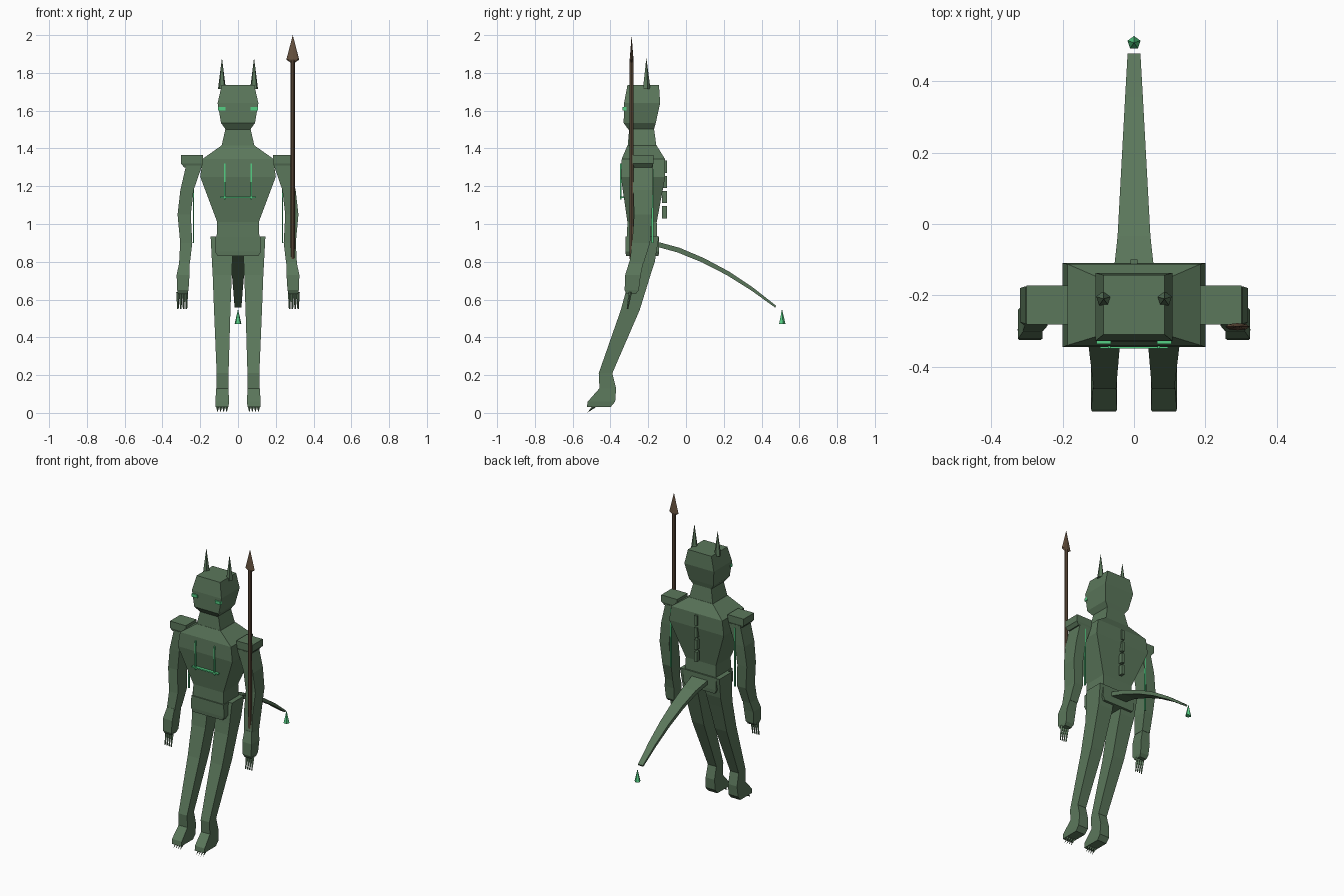
import bpy, bmesh, math
from mathutils import Vector


def material(name, rgb):
    m = bpy.data.materials.new(name)
    m.diffuse_color = (*rgb, 1)
    return m


SKIN = material("moss_green", (0.105, 0.185, 0.105))
GLOW = material("bright_green", (0.09, 0.62, 0.23))
WOOD = material("brown", (0.135, 0.085, 0.05))


def finish(name, bm, mat):
    bmesh.ops.recalc_face_normals(bm, faces=bm.faces)
    me = bpy.data.meshes.new(name)
    bm.to_mesh(me)
    bm.free()
    me.materials.append(mat)
    ob = bpy.data.objects.new(name, me)
    bpy.context.collection.objects.link(ob)
    return ob


def loft(name, rings, mat=SKIN):
    """Skin a list of equal point rings and cap both ends."""
    bm = bmesh.new()
    vs = [[bm.verts.new(p) for p in r] for r in rings]
    n = len(vs[0])
    for a, b in zip(vs, vs[1:]):
        for i in range(n):
            j = (i + 1) % n
            bm.faces.new((a[i], a[j], b[j], b[i]))
    bm.faces.new(vs[0])
    bm.faces.new(vs[-1])
    return finish(name, bm, mat)


def stack(name, levels, s=1, mat=SKIN):
    """Rectangular sections: (z, x0, x1, y0, y1), mirrored when s = -1."""
    return loft(name, [[(s * a, c, z), (s * b, c, z), (s * b, d, z), (s * a, d, z)]
                       for z, a, b, c, d in levels], mat)


def box(name, x0, x1, y0, y1, z0, z1, mat=SKIN, s=1):
    return stack(name, [(z0, x0, x1, y0, y1), (z1, x0, x1, y0, y1)], s, mat)


def cone(name, base, tip, r, mat=SKIN, sides=5, r2=0.0, flat=1.0):
    bm = bmesh.new()
    axis = Vector(tip) - Vector(base)
    bmesh.ops.create_cone(bm, cap_ends=True, segments=sides, radius1=r, radius2=r2,
                          depth=axis.length)
    q = Vector((0, 0, 1)).rotation_difference(axis.normalized())
    mid = (Vector(base) + Vector(tip)) / 2
    for v in bm.verts:
        v.co.y *= flat
        v.co = q @ v.co + mid
    return finish(name, bm, mat)


# Trunk, pelvis, neck and head
stack("torso", [(z, -w, w, a, b) for z, w, a, b in (
    (0.88, 0.115, -0.315, -0.15), (1.01, 0.11, -0.31, -0.155),
    (1.25, 0.20, -0.345, -0.11), (1.345, 0.187, -0.34, -0.112),
    (1.415, 0.088, -0.31, -0.155))])
stack("pelvis", [(z, -w, w, a, b) for z, w, a, b in (
    (0.83, 0.108, -0.318, -0.145), (0.855, 0.122, -0.32, -0.143),
    (0.935, 0.118, -0.32, -0.143))])
stack("neck", [(1.40, -0.09, 0.09, -0.31, -0.155), (1.51, -0.065, 0.065, -0.30, -0.17)])
stack("head", [(z, -w, w, a, b) for z, w, a, b in (
    (1.50, 0.065, -0.305, -0.17), (1.535, 0.09, -0.33, -0.16),
    (1.64, 0.108, -0.328, -0.137), (1.735, 0.086, -0.31, -0.143))])

# Chest markings and back plates
box("chest_bar", -0.095, 0.095, -0.349, -0.325, 1.138, 1.146, GLOW)
for i in range(4):
    z = 1.03 + 0.08 * i
    box("back_plate", -0.01, 0.01, -0.127, -0.10, z, z + 0.065)

for s, side in ((-1, "right"), (1, "left")):
    # Face and chest details
    cone("horn_" + side, (s * 0.085, -0.21, 1.715), (s * 0.085, -0.21, 1.88), 0.022)
    box("eye_" + side, 0.065, 0.105, -0.336, -0.315, 1.60, 1.62, GLOW, s)
    box("chest_line_" + side, 0.066, 0.073, -0.349, -0.341, 1.13, 1.32, GLOW, s)
    # Arm, shoulder pad, hand and fingers
    stack("shoulder_pad_" + side, [
        (1.30, 0.19, 0.285, -0.275, -0.18), (1.32, 0.185, 0.302, -0.282, -0.172),
        (1.365, 0.185, 0.302, -0.282, -0.172)], s)
    stack("arm_" + side, [
        (1.31, 0.19, 0.275, -0.28, -0.175), (1.18, 0.235, 0.305, -0.28, -0.175),
        (1.05, 0.25, 0.32, -0.275, -0.18), (0.90, 0.242, 0.306, -0.285, -0.19),
        (0.79, 0.255, 0.312, -0.30, -0.225)], s)
    stack("hand_" + side, [
        (0.80, 0.257, 0.31, -0.30, -0.225), (0.73, 0.257, 0.325, -0.322, -0.24),
        (0.65, 0.262, 0.322, -0.325, -0.25), (0.63, 0.268, 0.318, -0.315, -0.265)], s)
    for i in range(4):
        x = s * (0.273 + 0.015 * i)
        cone("finger_" + side, (x, -0.295, 0.64), (x, -0.31, 0.55), 0.009, r2=0.004, sides=4)
    box("arm_line_" + side, 0.232, 0.239, -0.183, -0.173, 0.90, 1.29, GLOW, s)
    # Leg, foot and claws
    stack("leg_" + side, [
        (0.935, 0.03, 0.145, -0.27, -0.143), (0.80, 0.03, 0.138, -0.285, -0.165),
        (0.73, 0.033, 0.134, -0.295, -0.188), (0.545, 0.04, 0.127, -0.345, -0.245),
        (0.21, 0.05, 0.113, -0.462, -0.39), (0.13, 0.05, 0.115, -0.458, -0.37)], s)
    stack("foot_" + side, [
        (0.13, 0.05, 0.115, -0.458, -0.37), (0.06, 0.048, 0.12, -0.52, -0.375),
        (0.03, 0.05, 0.118, -0.525, -0.40)], s)
    for i in range(4):
        x = s * (0.06 + 0.016 * i)
        cone("claw_" + side, (x, -0.485, 0.035), (x, -0.522, 0.002), 0.009, sides=4)

# Tapered drooping tail with a separate glowing tip
path = ((-0.15, 0.892, 0.058, 0.012), (-0.04, 0.862, 0.046, 0.012), (0.09, 0.808, 0.039, 0.011),
        (0.22, 0.74, 0.032, 0.010), (0.35, 0.656, 0.025, 0.008), (0.475, 0.562, 0.018, 0.005))
loft("tail", [[(-w, y - h / 2, z - h), (w, y - h / 2, z - h), (w, y + h / 2, z + h),
               (-w, y + h / 2, z + h)] for y, z, w, h in path])
cone("tail_tip", (0, 0.508, 0.47), (0, 0.508, 0.55), 0.019, GLOW)

# Spear
cone("spear_shaft", (0.29, -0.288, 0.815), (0.29, -0.288, 1.87), 0.011, WOOD, 8, 0.011)
cone("spear_head", (0.29, -0.288, 1.87), (0.29, -0.288, 2.0), 0.034, WOOD, 8, 0, 0.3)
cone("spear_collar", (0.29, -0.288, 1.855), (0.29, -0.288, 1.87), 0.012, WOOD, 8, 0.034, 0.3)
